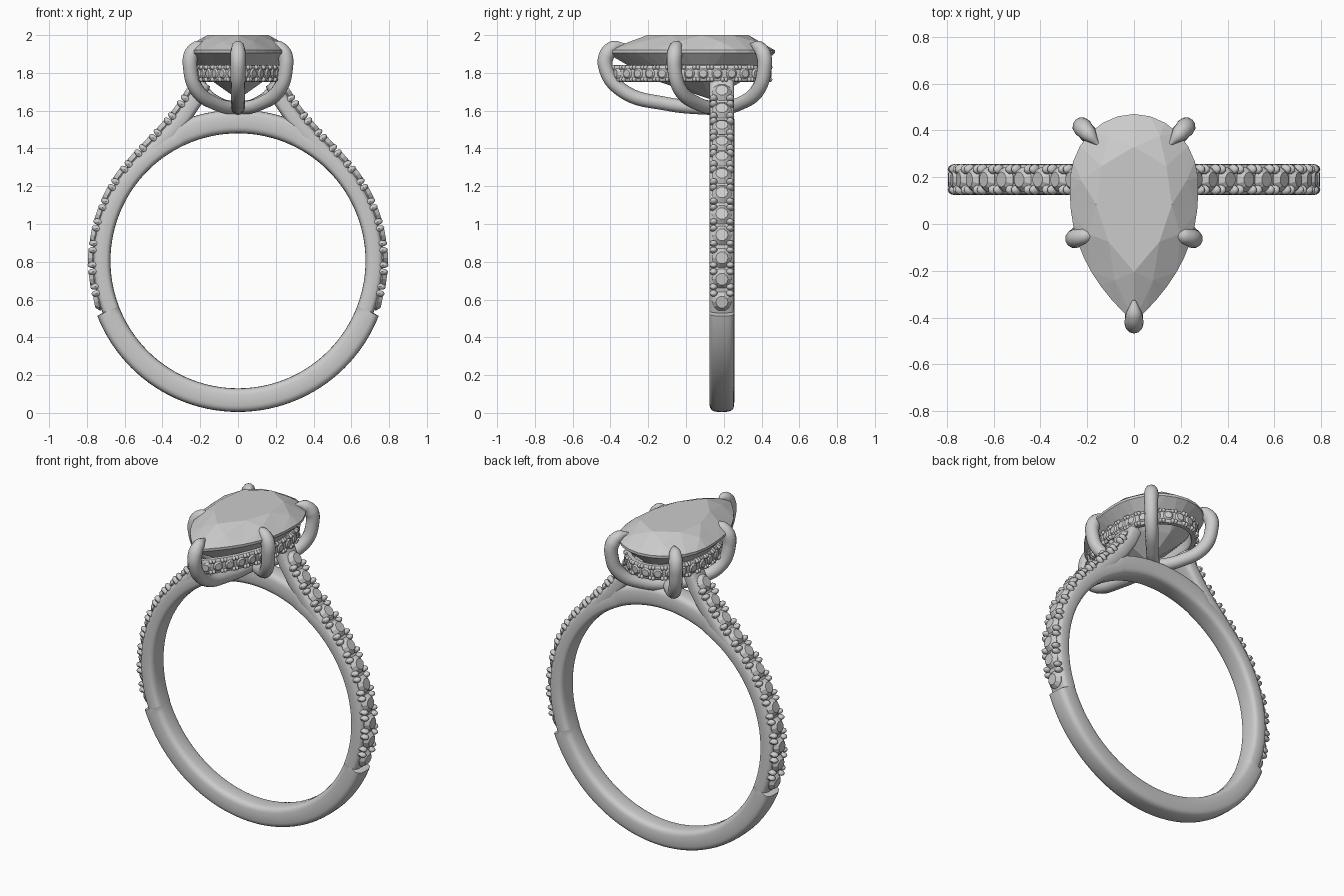
import bpy, bmesh
from math import sin, cos, pi, radians, copysign
from mathutils import Vector, Matrix

cube = bpy.data.objects.get("Cube")
if cube:
    bpy.data.objects.remove(cube)

SILVER = bpy.data.materials.new("silver grey")
SILVER.use_nodes = True
GREY = (0.6, 0.6, 0.6, 1)
SILVER.diffuse_color = GREY
SILVER.node_tree.nodes["Principled BSDF"].inputs["Base Color"].default_value = GREY

BAND_Y, BAND_Z = 0.19, 0.805


def finish(name, bm, smooth=True):
    bmesh.ops.recalc_face_normals(bm, faces=bm.faces)
    mesh = bpy.data.meshes.new(name)
    bm.to_mesh(mesh)
    bm.free()
    mesh.materials.append(SILVER)
    obj = bpy.data.objects.new(name, mesh)
    bpy.context.collection.objects.link(obj)
    if smooth:
        bpy.ops.object.select_all(action='DESELECT')
        obj.select_set(True)
        bpy.context.view_layer.objects.active = obj
        bpy.ops.object.shade_smooth_by_angle(angle=radians(40))
    return obj


def section(a, b, n=24):
    """Rounded rectangle with half sizes a and b."""
    soft = lambda v: copysign(abs(v) ** 0.55, v)
    return [(a * soft(cos(2 * pi * i / n)), b * soft(sin(2 * pi * i / n))) for i in range(n)]


def skin(bm, loops, closed):
    """Bridge a row of point loops, capping the ends when open."""
    rows = [[bm.verts.new(p) for p in loop] for loop in loops]
    n = len(rows[0])
    for k in range(len(rows) if closed else len(rows) - 1):
        a, b = rows[k], rows[(k + 1) % len(rows)]
        for i in range(n):
            j = (i + 1) % n
            bm.faces.new((a[i], a[j], b[j], b[i]))
    if not closed:
        bm.faces.new(rows[0])
        bm.faces.new(rows[-1])


def frame(pos, normal, along):
    """Matrix with z on the normal and x along the row."""
    n = normal.normalized()
    t = (along - n * along.dot(n)).normalized()
    m = Matrix((t, n.cross(t), n)).transposed().to_4x4()
    m.translation = pos
    return m


def add_stone(bm, m, r):
    """Small round brilliant: crown and shallow lower half."""
    for r1, r2, h, z in ((r, r * 0.6, r * 0.42, r * 0.21), (r * 0.6, r, r * 0.5, -r * 0.25)):
        bmesh.ops.create_cone(bm, cap_ends=True, segments=10, radius1=r1, radius2=r2,
                              depth=h, matrix=m @ Matrix.Translation((0, 0, z)))


def add_beads(bm, m, along, across, r):
    for sx in (-1, 1):
        for sy in (-1, 1):
            place = Matrix.Translation((sx * along, sy * across, -r * 0.3))
            bmesh.ops.create_uvsphere(bm, u_segments=10, v_segments=6, radius=r,
                                      matrix=m @ place @ Matrix.Diagonal((0.8, 1, 1.3, 1)))


def pear(count, offset=0.0):
    """Evenly spaced points on the pear outline, starting at the round end."""
    dense = []
    for i in range(800):
        u = i / 400
        v = u if u <= 1 else 2 - u
        if v <= 0.5:
            x, y = 0.275 * sin(v * pi), 0.17 + 0.3 * cos(v * pi)
        else:
            s = 2 * v - 1
            x, y = 0.275 * (1 - s ** 2.4), 0.17 - 0.59 * s
        dense.append(Vector((x if u <= 1 else -x, y, 0)))
    dense.append(dense[0])
    total = sum((b - a).length for a, b in zip(dense, dense[1:]))
    points, walked, k = [], 0.0, 0
    for i in range(count):
        goal = (i + offset) / count * total
        while walked + (dense[k + 1] - dense[k]).length < goal:
            walked += (dense[k + 1] - dense[k]).length
            k += 1
        step = dense[k + 1] - dense[k]
        points.append(dense[k] + step * ((goal - walked) / step.length))
    return points


# Band: full hoop, lowered where the small stones sit
angles = sorted([i * 3 for i in range(120)] + [-21.4 + 360, -21 + 360, 201, 201.4])
loops = []
for deg in angles:
    lift = deg if deg <= 90 or deg >= 270 else 180 - deg
    lift = lift - 360 if lift > 180 else lift
    outer = 0.768 if -21 <= lift < 64 else 0.8
    mid, half = (outer + 0.675) / 2, (outer - 0.675) / 2
    c, s = cos(radians(deg)), sin(radians(deg))
    loops.append([((mid + p) * c, BAND_Y + q, BAND_Z + (mid + p) * s)
                  for p, q in section(half, 0.066)])
bm = bmesh.new()
skin(bm, loops, True)
finish("band", bm)

# Shoulders and their stones, mirrored left and right
ROW = [(0.745, 0.59), (0.77, 0.71), (0.777, 0.82), (0.763, 0.94), (0.735, 1.05), (0.69, 1.16),
       (0.63, 1.26), (0.555, 1.35), (0.48, 1.43), (0.4, 1.515), (0.325, 1.605), (0.262, 1.7)]
for side, label in ((1, "left"), (-1, "right")):
    pts = [Vector((side * x, BAND_Y, z)) for x, z in ROW]
    ahead = [pts[min(i + 1, 11)] - pts[max(i - 1, 0)] for i in range(12)]
    norms = [Vector((side * abs(t.z), 0, -side * t.x)).normalized() for t in ahead]
    stones, beads, body = bmesh.new(), bmesh.new(), bmesh.new()
    for i in range(12):
        add_stone(stones, frame(pts[i] - norms[i] * 0.006, norms[i], ahead[i]), 0.054)
        if i < 11:
            n = norms[i] + norms[i + 1]
            add_beads(beads, frame((pts[i] + pts[i + 1]) / 2, n, ahead[i]), 0.018, 0.044, 0.022)
    loops = []
    for p, n in zip(pts[7:] + [Vector((side * 0.225, BAND_Y, 1.78))], norms[7:] + [norms[-1]]):
        loops.append([p - n * (0.052 - a) + Vector((0, b, 0)) for a, b in section(0.042, 0.065)])
    skin(body, loops, False)
    finish(label + "_shoulder", body)
    finish(label + "_band_stones", stones, False)
    finish(label + "_band_beads", beads)

# Main gem: table, star, kite and girdle facets, then the pointed underside
HEART = Vector((0, 0.12, 0))
rim = pear(32)


def shrunk(p, scale, z):
    q = HEART + (p - HEART) * scale
    return (q.x, q.y, z)


bm = bmesh.new()
table = [bm.verts.new(shrunk(rim[4 * i], 0.6, 2.0)) for i in range(8)]
mids = [bm.verts.new(shrunk(rim[4 * i + 2], 0.82, 1.965)) for i in range(8)]
upper = [bm.verts.new((p.x, p.y, 1.92)) for p in rim]
lower = [bm.verts.new((p.x, p.y, 1.905)) for p in rim]
waist = [bm.verts.new(shrunk(rim[4 * i], 0.55, 1.765)) for i in range(8)]
culet = bm.verts.new((0, 0.13, 1.66))
bm.faces.new(table)
for i in range(8):
    j = (i + 1) % 8
    bm.faces.new((table[i], mids[i], table[j]))
    bm.faces.new((table[i], upper[4 * i], mids[i]))
    bm.faces.new((table[j], mids[i], upper[4 * j]))
    bm.faces.new((waist[i], waist[j], lower[4 * i + 2]))
    bm.faces.new((waist[i], culet, waist[j]))
    for k in range(4 * i, 4 * i + 4):
        m = (k + 1) % 32
        bm.faces.new((mids[i], upper[k], upper[m]))
        bm.faces.new((upper[k], lower[k], lower[m], upper[m]))
        bm.faces.new((lower[k], waist[i] if k < 4 * i + 2 else waist[j], lower[m]))
finish("pear_gem", bm, False)


# Gallery rail under the gem, with its own row of stones
def rail(count, offset=0.0):
    return [Vector((p.x * 0.76, 0.03 + (p.y - 0.03) * 0.9, 1.797)) for p in pear(count, offset)]


def rail_frames(count, offset=0.0):
    pts = rail(count, offset)
    for i, p in enumerate(pts):
        t = pts[(i + 1) % count] - pts[i - 1]
        yield p, Vector((-t.y, t.x, 0)).normalized(), t


body, stones, beads = bmesh.new(), bmesh.new(), bmesh.new()
skin(body, [[p + n * a + Vector((0, 0, b)) for a, b in section(0.02, 0.045, 16)]
            for p, n, t in rail_frames(72)], True)
for p, n, t in rail_frames(28, 0.5):
    add_stone(stones, frame(p + n * 0.013, n, t), 0.034)
for p, n, t in rail_frames(28):
    add_beads(beads, frame(p + n * 0.018, n, t), 0.009, 0.032, 0.014)
finish("gallery_rail", body)
finish("gallery_stones", stones, False)
finish("gallery_beads", beads)


# Claw prongs rising from the base and hooking over the gem
def prong(name, x, y, claw):
    out, base = Vector((x, y, 0)), Vector((0, 0.17, 0))
    inward = Vector((claw[0], claw[1], 0)).normalized()
    spine = [(base, 1.61, 0.036), (base.lerp(out, 0.45), 1.635, 0.036),
             (base.lerp(out, 0.86), 1.71, 0.038), (out, 1.83, 0.039),
             (out + inward * 0.008, 1.9, 0.041), (out + inward * 0.045, 1.938, 0.034),
             (out + inward * 0.1, 1.95, 0.007)]
    curve = bpy.data.curves.new(name, 'CURVE')
    curve.dimensions = '3D'
    curve.bevel_depth = 1
    curve.bevel_resolution = 4
    curve.use_fill_caps = True
    curve.resolution_u = 8
    spline = curve.splines.new('BEZIER')
    spline.bezier_points.add(len(spine) - 1)
    for bp, (p, z, r) in zip(spline.bezier_points, spine):
        bp.co = (p.x, p.y, z)
        bp.radius = r
        bp.handle_left_type = bp.handle_right_type = 'AUTO'
    helper = bpy.data.objects.new(name + "_path", curve)
    bpy.context.collection.objects.link(helper)
    mesh = helper.evaluated_get(bpy.context.evaluated_depsgraph_get()).to_mesh()
    bm = bmesh.new()
    bm.from_mesh(mesh)
    bpy.data.objects.remove(helper)
    finish(name, bm)


prong("front_prong", 0, -0.425, (0, 1))
for side, label in ((1, "left"), (-1, "right")):
    prong(label + "_side_prong", side * 0.253, -0.062, (-side, 0.25))
    prong(label + "_back_prong", side * 0.222, 0.415, (-side, -1.1))
